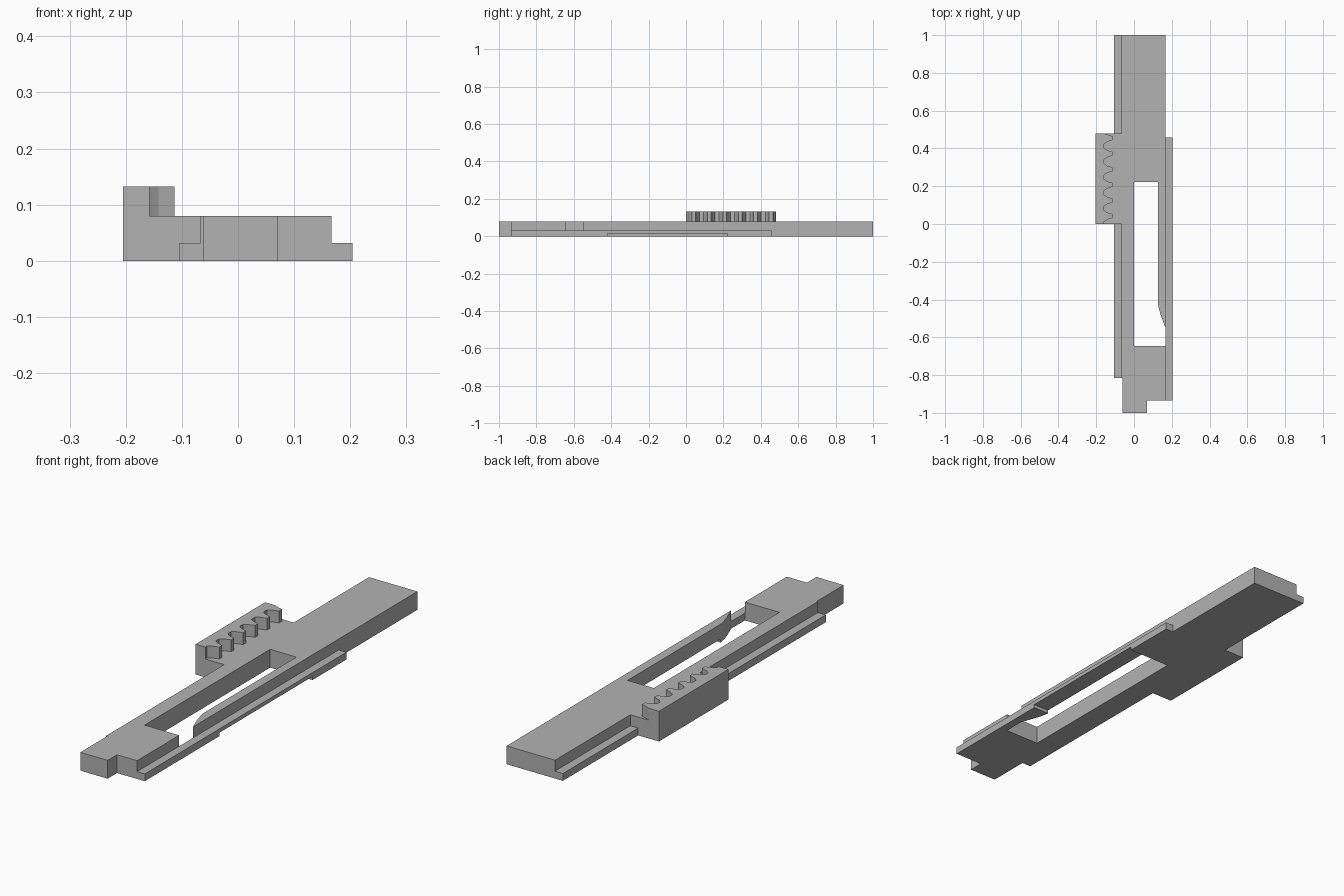
import bpy
import bmesh

cube = bpy.data.objects.get("Cube")
if cube:
    bpy.data.objects.remove(cube, do_unlink=True)

grey = bpy.data.materials.new("plain grey")
grey.use_nodes = True
colour = (0.45, 0.45, 0.45, 1)
grey.diffuse_color = colour
grey.node_tree.nodes["Principled BSDF"].inputs["Base Color"].default_value = colour


def prism(name, outline, z0, z1):
    """Extrude a plan outline between two heights."""
    bm = bmesh.new()
    face = bm.faces.new([bm.verts.new((x, y, z0)) for x, y in outline])
    top = bmesh.ops.extrude_face_region(bm, geom=[face])["geom"]
    verts = [v for v in top if isinstance(v, bmesh.types.BMVert)]
    bmesh.ops.translate(bm, verts=verts, vec=(0, 0, z1 - z0))
    bmesh.ops.recalc_face_normals(bm, faces=bm.faces)
    mesh = bpy.data.meshes.new(name)
    bm.to_mesh(mesh)
    bm.free()
    mesh.materials.append(grey)
    obj = bpy.data.objects.new(name, mesh)
    bpy.context.collection.objects.link(obj)
    return obj


def box(name, x0, x1, y0, y1, z0, z1):
    return prism(name, [(x0, y0), (x1, y0), (x1, y1), (x0, y1)], z0, z1)


def combine(target, tool, operation):
    """Apply a boolean and discard the tool."""
    mod = target.modifiers.new(operation, "BOOLEAN")
    mod.operation = operation
    mod.solver = "EXACT"
    mod.object = tool
    bpy.context.view_layer.objects.active = target
    bpy.ops.object.modifier_apply(modifier=mod.name)
    bpy.data.objects.remove(tool, do_unlink=True)


HEIGHT, LIP, RACK_TOP = 0.08, 0.032, 0.132
LEFT, RIGHT = 0.167, -0.067

# Main bar with a narrow nose at the front
slider = prism("slider_body", [
    (-0.062, -1), (0.07, -1), (0.07, -0.935), (LEFT, -0.935),
    (LEFT, 1), (RIGHT, 1), (RIGHT, -0.815), (-0.062, -0.815)], 0, HEIGHT)

# Low guide rails, rack shelf
combine(slider, box("right_rail", -0.105, -0.04, -0.815, 1, 0, LIP), "UNION")
combine(slider, box("left_rail", 0.14, 0.204, -0.935, 0.457, 0, LIP), "UNION")
combine(slider, box("rack_shelf", -0.205, -0.04, 0, 0.48, 0, HEIGHT), "UNION")

# Toothed rack standing on the shelf
ROOT, TIP, BACK = -0.158, -0.113, -0.205
rack = [(BACK, 0.48), (BACK, 0), (ROOT, 0)]
for i in range(6):
    c = 0.042 + i * 0.0825
    rack += [(ROOT, c - 0.03), (-0.142, c - 0.019), (TIP, c - 0.01),
             (TIP, c + 0.01), (-0.142, c + 0.019), (ROOT, min(c + 0.03, 0.48))]
rack[-1] = (ROOT, 0.48)
combine(slider, prism("rack", rack, 0.04, RACK_TOP), "UNION")

# Long slot that leaves a pointed spring arm on the left
slot = prism("slot_cutter", [
    (0, -0.645), (LEFT, -0.645), (LEFT, -0.55), (0.145, -0.492),
    (0.132, -0.45), (0.127, -0.425), (0.127, 0.222), (0, 0.222)], -0.1, 0.2)
combine(slider, slot, "DIFFERENCE")

# Shallow relief under the arm
relief = box("relief_cutter", 0.12, 0.3, -0.42, 0.222, -0.1, 0.015)
combine(slider, relief, "DIFFERENCE")
